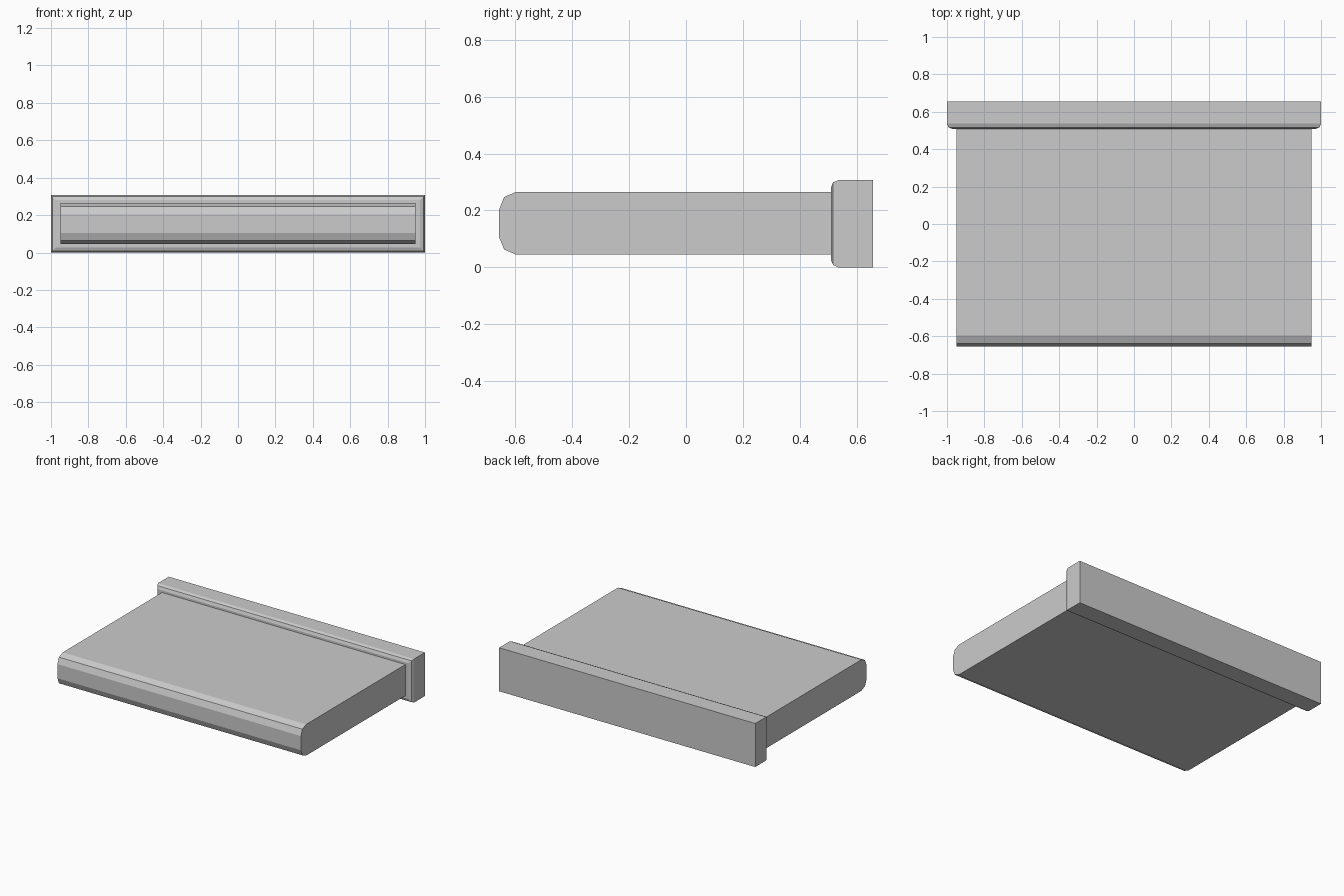
import bpy, bmesh

if "Cube" in bpy.data.objects:
    bpy.data.objects.remove(bpy.data.objects["Cube"])


def add_object(name, bm):
    bmesh.ops.recalc_face_normals(bm, faces=bm.faces[:])
    mesh = bpy.data.meshes.new(name)
    bm.to_mesh(mesh)
    bm.free()
    obj = bpy.data.objects.new(name, mesh)
    bpy.context.collection.objects.link(obj)
    return obj


def extrude_profile(profile, half_width):
    # Extrude a (y, z) outline along x, centred on x = 0
    bm = bmesh.new()
    face = bm.faces.new([bm.verts.new((-half_width, y, z)) for y, z in profile])
    ext = bmesh.ops.extrude_face_region(bm, geom=[face])
    verts = [g for g in ext["geom"] if isinstance(g, bmesh.types.BMVert)]
    bmesh.ops.translate(bm, verts=verts, vec=(2 * half_width, 0, 0))
    bmesh.ops.recalc_face_normals(bm, faces=bm.faces[:])
    return bm


# Main slab with a faceted, rounded front nose
MID = 0.155
half = [(0.52, 0.11), (-0.597, 0.11), (-0.639, 0.092), (-0.656, 0.05)]
profile = [(y, MID + h) for y, h in half] + [(y, MID - h) for y, h in reversed(half)]
add_object("slab_body", extrude_profile(profile, 0.95))

# Back rail, with only the four edges of its front face rounded
FRONT, BACK, TOP = 0.509, 0.656, 0.307
bm = extrude_profile([(FRONT, 0), (BACK, 0), (BACK, TOP), (FRONT, TOP)], 1.0)
edges = [e for e in bm.edges if all(v.co.y < FRONT + 0.01 for v in e.verts)]
bmesh.ops.bevel(bm, geom=edges, offset=0.027, segments=2, profile=0.5, affect='EDGES')
add_object("back_rail", bm)
